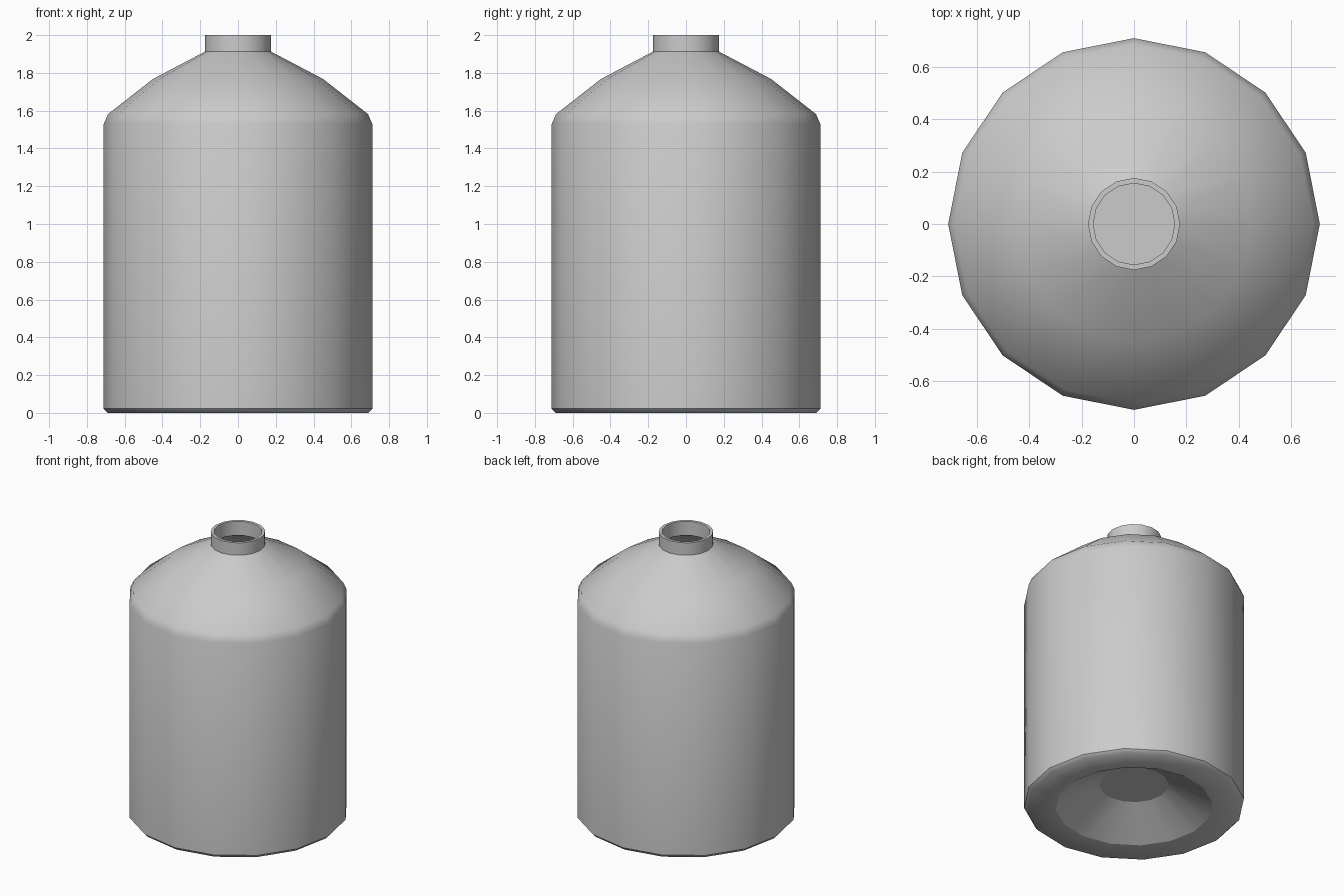
import bpy, bmesh, math

cube = bpy.data.objects.get("Cube")
if cube:
    bpy.data.objects.remove(cube)

SIDES = 16

# Flat grey material
grey = bpy.data.materials.new("plain grey")
grey.use_nodes = True
COLOUR = (0.6, 0.6, 0.6, 1)
grey.diffuse_color = COLOUR
grey.node_tree.nodes["Principled BSDF"].inputs["Base Color"].default_value = COLOUR

# Closed wall section: radius, height, hard crease around this ring
profile = [
    # underside with raised centre
    (0.0, 0.16, False), (0.223, 0.16, True), (0.506, 0.0, True),
    (0.69, 0.0, False), (0.711, 0.022, True),
    # outer wall and shoulder
    (0.711, 1.53, False), (0.688, 1.582, False), (0.45, 1.768, False),
    # neck and lip
    (0.176, 1.912, True), (0.176, 2.0, True), (0.156, 2.0, True),
    # inner wall and floor
    (0.156, 1.90, True), (0.44, 1.75, False), (0.668, 1.568, False),
    (0.69, 1.525, False), (0.69, 0.03, True), (0.515, 0.02, True),
    (0.229, 0.18, True), (0.0, 0.18, False),
]


def lathe(name, section, material):
    """Revolve a section about z, creasing the flagged rings."""
    bm = bmesh.new()
    rings = []
    for r, z, crease in section:
        count = SIDES if r else 1
        rings.append([bm.verts.new((r * math.cos(2 * math.pi * i / SIDES),
                                    r * math.sin(2 * math.pi * i / SIDES), z))
                      for i in range(count)])
    for a, b in zip(rings, rings[1:]):
        for i in range(SIDES):
            j = (i + 1) % SIDES
            if len(a) > 1 and len(b) > 1:
                bm.faces.new((a[i], a[j], b[j], b[i]))
    # flat end discs
    bm.faces.new(rings[1])
    bm.faces.new(rings[-2])
    for end in (rings[0], rings[-1]):
        bm.verts.remove(end[0])
    for face in bm.faces:
        face.smooth = True
    for ring, (r, z, crease) in zip(rings[1:-1], section[1:-1]):
        for i in range(SIDES):
            edge = bm.edges.get((ring[i], ring[(i + 1) % SIDES]))
            edge.smooth = not crease
    bmesh.ops.recalc_face_normals(bm, faces=bm.faces)
    mesh = bpy.data.meshes.new(name)
    bm.to_mesh(mesh)
    bm.free()
    mesh.materials.append(material)
    obj = bpy.data.objects.new(name, mesh)
    bpy.context.collection.objects.link(obj)
    return obj


lathe("bottle", profile, grey)
